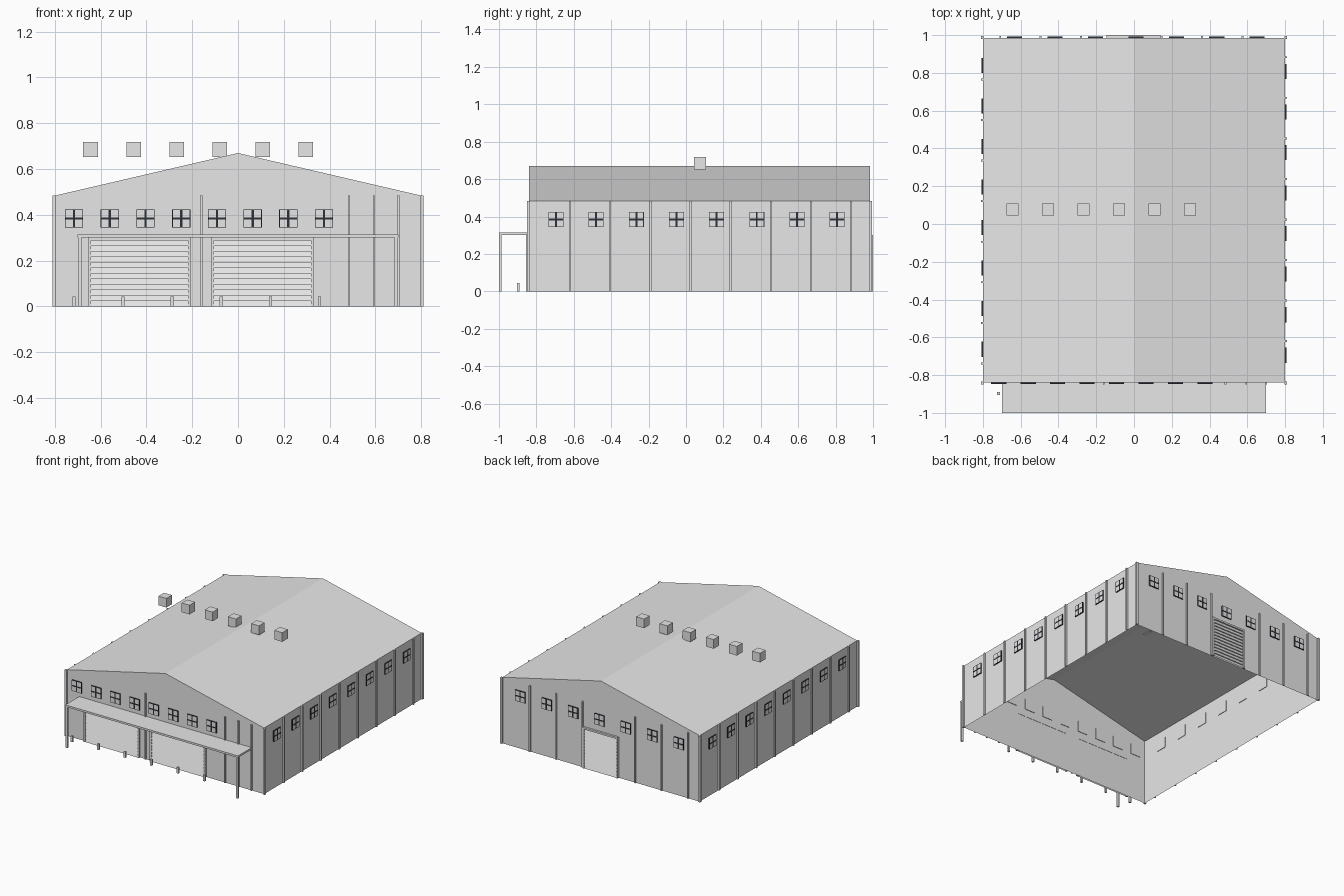
import bpy, bmesh
from math import radians
from mathutils import Matrix, Vector

cube = bpy.data.objects.get("Cube")
if cube:
    bpy.data.objects.remove(cube, do_unlink=True)


def material(name, rgb):
    m = bpy.data.materials.new(name)
    m.use_nodes = True
    m.diffuse_color = (*rgb, 1)
    m.node_tree.nodes["Principled BSDF"].inputs["Base Color"].default_value = (*rgb, 1)
    return m


GREY = material("light grey", (0.8, 0.8, 0.8))
DARK = material("dark slate", (0.025, 0.03, 0.04))

HALF_W, FRONT, BACK = 0.8, -0.84, 0.985
EAVE, RIDGE = 0.484, 0.67
MID = (FRONT + BACK) / 2
DOOR_H = 0.3


def finish(name, bm, matrix=Matrix()):
    mesh = bpy.data.meshes.new(name)
    bm.to_mesh(mesh)
    bm.free()
    mesh.materials.append(GREY)
    mesh.materials.append(DARK)
    obj = bpy.data.objects.new(name, mesh)
    obj.matrix_world = matrix
    bpy.context.collection.objects.link(obj)
    return obj


def box(bm, x, y, z, mat=0):
    """Add a box given its (low, high) range on each axis."""
    ranges = (x, y, z)
    centre = Vector([(a + b) / 2 for a, b in ranges])
    size = [abs(b - a) for a, b in ranges]
    made = bmesh.ops.create_cube(
        bm, size=1, matrix=Matrix.Translation(centre) @ Matrix.Diagonal((*size, 1)))
    for face in {f for v in made["verts"] for f in v.link_faces}:
        face.material_index = mat


# Wall frames: local x runs along the wall, local -y points outwards
def wall_frame(x, y, angle):
    return Matrix.Translation((x, y, 0)) @ Matrix.Rotation(radians(angle), 4, "Z")


front = wall_frame(0, FRONT, 0)
right = wall_frame(HALF_W, MID, 90)
back = wall_frame(0, BACK, 180)
left = wall_frame(-HALF_W, MID, 270)


# Hall shell: gabled profile extruded front to back, open underneath
bm = bmesh.new()
profile = [(-HALF_W, 0), (-HALF_W, EAVE), (0, RIDGE), (HALF_W, EAVE), (HALF_W, 0)]
ends = [[bm.verts.new((x, y, z)) for x, z in profile] for y in (FRONT, BACK)]
bm.faces.new(ends[0])
bm.faces.new(ends[1][::-1])
for i in range(4):
    bm.faces.new((ends[0][i + 1], ends[0][i], ends[1][i], ends[1][i + 1]))
for f in bm.faces:
    f.normal_update()
    if f.normal.dot(f.calc_center_median() - Vector((0, MID, 0.3))) < 0:
        f.normal_flip()
finish("hall_shell", bm)


# Windows: dark plate with four light panes and a light inner lining
def windows(name, frame, centres):
    bm = bmesh.new()
    z0, half = 0.384, 0.04
    for u in centres:
        box(bm, (u - half, u + half), (-0.007, 0), (z0 - half, z0 + half), 1)
        box(bm, (u - half, u + half), (0, 0.004), (z0 - half, z0 + half))
        for sx in (-1, 1):
            for sz in (-1, 1):
                box(bm, (u + sx * 0.005, u + sx * 0.037), (-0.008, -0.004),
                    (z0 + sz * 0.005, z0 + sz * 0.037))
    finish(name, bm, frame)


side_windows = [-0.7675 + 0.2147 * i for i in range(8)]
windows("front_windows", front, [-0.716 + 0.156 * i for i in range(8)])
windows("right_windows", right, side_windows)
windows("left_windows", left, side_windows)
windows("back_windows", back, [-0.652 + 0.214 * i for i in range(7)])


# Thin wall pilasters
def pilasters(name, frame, centres):
    bm = bmesh.new()
    for u in centres:
        box(bm, (u - 0.005, u + 0.005), (-0.01, 0), (0, EAVE))
    finish(name, bm, frame)


side_pilasters = [-0.6925 + 0.2147 * i for i in range(8)]
pilasters("front_pilasters", front, [-0.16, 0.485, 0.594, 0.7])
pilasters("right_pilasters", right, side_pilasters)
pilasters("left_pilasters", left, side_pilasters)
pilasters("back_pilasters", back, [-0.574, -0.36, -0.146, 0.28, 0.494, 0.708])

# Corner posts
bm = bmesh.new()
for sx in (-1, 1):
    for y, sy in ((FRONT, -1), (BACK, 1)):
        box(bm, (sx * 0.796, sx * 0.811), (y - sy * 0.005, y + sy * 0.01), (0, EAVE))
finish("corner_posts", bm)


# Roller doors: frame with a ridged shutter
def roller_door(name, frame, u, half):
    bm = bmesh.new()
    jamb = 0.013
    for s in (-1, 1):
        box(bm, (u + s * half, u + s * (half - jamb)), (-0.015, 0.002), (0, DOOR_H))
    box(bm, (u - half, u + half), (-0.015, 0.002), (DOOR_H - jamb, DOOR_H))
    finish(name + "_frame", bm, frame)

    bm = bmesh.new()
    slats = 12
    step = (DOOR_H - jamb) / slats
    edge = half - jamb
    rows = []
    for i in range(slats):
        rows += [(-0.012, i * step), (-0.004, (i + 1) * step)]
    rows = [[bm.verts.new((u + s * edge, y, z)) for s in (-1, 1)] for y, z in rows]
    for a, b in zip(rows, rows[1:]):
        bm.faces.new((a[0], a[1], b[1], b[0]))
    finish(name + "_shutter", bm, frame)


roller_door("front_door_a", front, -0.43, 0.225)
roller_door("front_door_b", front, 0.107, 0.225)
roller_door("back_door", back, 0.002, 0.143)

# Canopy slab and its two posts
bm = bmesh.new()
box(bm, (-0.7, 0.7), (-1, FRONT), (0.3, 0.314))
finish("canopy", bm)
bm = bmesh.new()
for s in (-1, 1):
    box(bm, (s * 0.684, s * 0.699), (-0.999, -0.986), (0, 0.3))
finish("canopy_posts", bm)

# Bollards in front of the doors
bm = bmesh.new()
for i in range(6):
    x = -0.717 + 0.2147 * i
    box(bm, (x - 0.007, x + 0.007), (-0.904, -0.89), (0, 0.044))
finish("bollards", bm)

# Roof vents in one level row
bm = bmesh.new()
for i in range(6):
    x = -0.644 + 0.188 * i
    box(bm, (x - 0.032, x + 0.032), (0.044, 0.108), (0.652, 0.719))
finish("roof_vents", bm)
